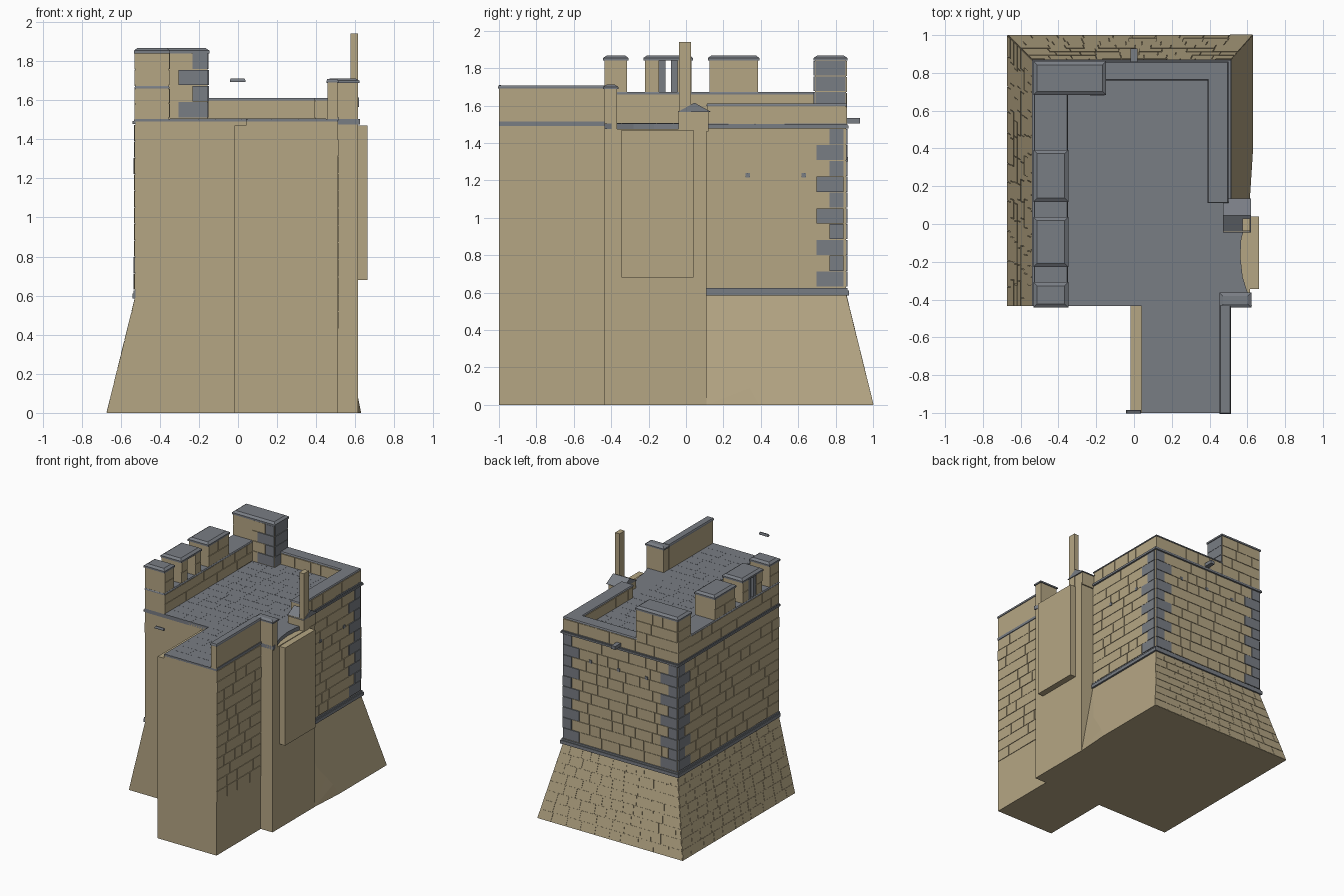
import bpy, bmesh, random
from mathutils import Vector as V

if "Cube" in bpy.data.objects:
    bpy.data.objects.remove(bpy.data.objects["Cube"])

random.seed(4)

def material(name, col):
    m = bpy.data.materials.new(name)
    m.diffuse_color = (*col, 1)
    m.use_nodes = True
    m.node_tree.nodes["Principled BSDF"].inputs["Base Color"].default_value = m.diffuse_color
    return m

TAN = material("sandstone", (0.46, 0.38, 0.23))
GREY = material("slate", (0.19, 0.205, 0.23))

def finish(name, bm, mats):
    bmesh.ops.recalc_face_normals(bm, faces=bm.faces)
    me = bpy.data.meshes.new(name)
    bm.to_mesh(me)
    bm.free()
    for m in mats:
        me.materials.append(m)
    ob = bpy.data.objects.new(name, me)
    bpy.context.collection.objects.link(ob)
    return ob

def hexa(bm, lo, hi, mi=0):
    """Solid between two matching four-point loops."""
    a = [bm.verts.new(p) for p in lo]
    b = [bm.verts.new(p) for p in hi]
    fs = [bm.faces.new(a[::-1]), bm.faces.new(b)]
    for i in range(4):
        j = (i + 1) % 4
        fs.append(bm.faces.new((a[i], a[j], b[j], b[i])))
    for f in fs:
        f.material_index = mi

def rect(x0, x1, y0, y1, z):
    return [(x0, y0, z), (x1, y0, z), (x1, y1, z), (x0, y1, z)]

def box(name, x0, x1, y0, y1, z0, z1, mat=TAN):
    bm = bmesh.new()
    hexa(bm, rect(x0, x1, y0, y1, z0), rect(x0, x1, y0, y1, z1))
    return finish(name, bm, [mat])

def coping(name, x0, x1, y0, y1, z, h=0.025, o=0.008, slope=0.02):
    """Overhanging cap stone with chamfered top."""
    bm = bmesh.new()
    x0, x1, y0, y1 = x0 - o, x1 + o, y0 - o, y1 + o
    s = slope
    hexa(bm, rect(x0, x1, y0, y1, z), rect(x0, x1, y0, y1, z + h * .5))
    hexa(bm, rect(x0, x1, y0, y1, z + h * .5), rect(x0 + s, x1 - s, y0 + s, y1 - s, z + h))
    return finish(name, bm, [GREY])

def prism(name, pts, z0, z1, mat=TAN):
    bm = bmesh.new()
    f = bm.faces.new([bm.verts.new((x, y, z0)) for x, y in pts])
    r = bmesh.ops.extrude_face_region(bm, geom=[f])
    bmesh.ops.translate(bm, vec=(0, 0, z1 - z0),
                        verts=[v for v in r["geom"] if isinstance(v, bmesh.types.BMVert)])
    return finish(name, bm, [mat])

def stones(name, p00, p10, p11, p01, rows, avg=0.13, d=0.006, q0=False, q1=False, mat=TAN, gap=0.0018):
    """Coursed stones laid over a quad, with grey quoins at chosen ends."""
    c = [V(p) for p in (p00, p10, p11, p01)]
    n = (c[1] - c[0]).cross(c[3] - c[0]).normalized()
    L = (c[1] - c[0]).length
    H = (c[3] - c[0]).length
    bm = bmesh.new()
    def at(u, v, k):
        return (c[0] * (1 - u) + c[1] * u) * (1 - v) + (c[3] * (1 - u) + c[2] * u) * v + n * k
    for r in range(rows):
        w = (0.15, 0.08)[r % 2]
        s, e = (w if q0 else 0), (L - w if q1 else L)
        cuts = [s]
        while e - cuts[-1] > avg * 1.5:
            cuts.append(cuts[-1] + avg * random.uniform(.65, 1.25))
        cuts.append(e)
        spans = [(a, b, 0) for a, b in zip(cuts, cuts[1:])]
        spans += [(0, s, 1)] * q0 + [(e, L, 1)] * q1
        v0, v1 = r / rows + gap / H, (r + 1) / rows - gap / H
        for a, b, mi in spans:
            u0, u1 = (a + gap) / L, (b - gap) / L
            k = d * random.uniform(.6, 1) + .003 * mi
            q = [(u0, v0), (u1, v0), (u1, v1), (u0, v1)]
            hexa(bm, [at(u, v, -.004) for u, v in q], [at(u, v, k) for u, v in q], mi)
    return finish(name, bm, [mat, GREY])

# Tower body, front wing and right projection
X0, X1, Y0, Y1, D = -.525, .5, -.435, .855, 1.5
box("tower_body", X0, X1, Y0, Y1, 0, D - .01)
box("front_wing", .04, .508, -1, Y0, 0, 1.49)
box("front_wing_edge", -.018, .04, -1, Y0, 0, 1.47)
box("right_projection", X1 - .01, .613, Y0, .11, 0, 1.475)
box("projection_panel", .6, .663, -.345, .04, .68, 1.47)

# Battered base, with the right slope cut away beside the projection
bm = bmesh.new()
P = lambda *c: bm.verts.new(c)
al, bl, cl = P(-.67, Y0, 0), P(-.67, 1, 0), P(.63, 1, 0)
au, bu, cu = P(X0, Y0, .59), P(X0, Y1, .59), P(X1, Y1, .59)
curve = [P(.5, .11, .59), P(.567, .2, .27), P(.592, .28, .17), P(.612, .34, .09), P(.63, .39, 0)]
inner, fl = P(.612, .11, 0), P(X1, Y0, 0)
fu = P(X1, Y0, .59)
for f in [(al, bl, bu, au), (bl, cl, cu, bu), [cl, cu] + curve, (au, bu, cu, curve[0], fu),
          (al, au, fu, fl), (al, fl, inner, curve[-1], cl, bl), (fl, fu, curve[0], inner)]:
    bm.faces.new(f)
for a, b in zip(curve, curve[1:]):
    bm.faces.new((a, b, inner))
finish("battered_base", bm, [TAN])

# Coursed masonry on the walls and base
stones("right_wall_stones", (X1, .115, .63), (X1, Y1 - .01, .63), (X1, Y1 - .01, 1.475), (X1, .115, 1.475), 10, q1=True)
stones("back_wall_stones", (X1, Y1, .63), (X0, Y1, .63), (X0, Y1, 1.475), (X1, Y1, 1.475), 10, q0=True, q1=True)
stones("left_wall_stones", (X0, Y1, .63), (X0, Y0, .63), (X0, Y0, 1.475), (X0, Y1, 1.475), 10, q0=True)
stones("wing_side_stones", (.508, -1, .43), (.508, Y0, .43), (.508, Y0, 1.49), (.508, -1, 1.49), 12)
stones("base_left_stones", (-.67, 1, 0), (-.67, Y0, 0), (X0, Y0, .59), (X0, Y1, .59), 8, d=.003)
stones("base_back_stones", (.63, 1, 0), (-.67, 1, 0), (X0, Y1, .59), (X1, Y1, .59), 8, d=.003)

# String courses around three sides
for name, z0, z1, o in (("lower", .585, .625, .016), ("upper", 1.478, 1.5, .014)):
    h = (z1 - z0) / 3
    for k, (oo, a, b) in enumerate(((o, z0, z0 + 2 * h), (o * .6, z0 + 2 * h, z1))):
        box(f"{name}_course_left_{k}", X0 - oo, X0 + .01, Y0, Y1 + oo, a, b, GREY)
        box(f"{name}_course_back_{k}", X0, X1 + oo, Y1 - .01, Y1 + oo, a, b, GREY)
        box(f"{name}_course_right_{k}", X1 - .01, X1 + oo, .11, Y1, a, b, GREY)

# Roof deck with paving; the edge over the projection is scooped
prism("roof_deck", [(X0, Y0), (.625, Y0), (.6, -.36), (.575, -.28), (.563, -.17), (.568, -.08),
                    (.59, 0), (.6, .11), (X1, .11), (X1, Y1), (X0, Y1)], 1.475, D + .005, GREY)
box("wing_deck", .04, .508, -1, Y0, 1.485, D + .005, GREY)
z = D + .004
stones("roof_paving", (-.35, Y0, z), (.39, Y0, z), (.39, .76, z), (-.35, .76, z), 13, d=.002, mat=GREY, gap=.001)
stones("wing_paving", (.05, -1, z), (.45, -1, z), (.45, Y0, z), (.05, Y0, z), 6, d=.002, mat=GREY, gap=.001)

# Low parapets with copings
def parapet(name, x0, x1, y0, y1, top, cap=.012, slope=.004):
    box(name, x0, x1, y0, y1, D, top)
    coping(name + "_coping", x0, x1, y0, y1, top, cap, .005, slope)

parapet("back_parapet", -.16, X1 - .005, .765, Y1, 1.598)
parapet("right_parapet", .395, X1 - .005, .115, Y1, 1.598)
parapet("left_parapet", X0, -.355, Y0, .7, 1.66)
parapet("wing_parapet", .458, .508, -1, Y0, 1.69, .018)
stones("back_parapet_outer", (X1, Y1, 1.5), (-.15, Y1, 1.5), (-.15, Y1, 1.595), (X1, Y1, 1.595), 1)
stones("back_parapet_inner", (-.15, .765, 1.51), (.39, .765, 1.51), (.39, .765, 1.595), (-.15, .765, 1.595), 1)
stones("right_parapet_outer", (X1 - .005, .12, 1.5), (X1 - .005, Y1, 1.5), (X1 - .005, Y1, 1.595), (X1 - .005, .12, 1.595), 1)
stones("right_parapet_inner", (.395, .76, 1.51), (.395, .12, 1.51), (.395, .12, 1.595), (.395, .76, 1.595), 1)
stones("left_parapet_outer", (X0, .7, 1.5), (X0, Y0, 1.5), (X0, Y0, 1.66), (X0, .7, 1.66), 2)
stones("left_parapet_inner", (-.355, Y0, 1.51), (-.355, .7, 1.51), (-.355, .7, 1.66), (-.355, Y0, 1.66), 2)
box("wing_parapet_band", .5, .513, -1, Y0 + .03, 1.495, 1.515, GREY)

# Merlons on the left parapet; the middle one is split by an arrow slit
XM, T = -.355, 1.84
for i, (a, b) in enumerate(((Y0, -.315), (-.22, -.145), (-.045, .03), (.125, .385))):
    box(f"merlon_{i}", X0, XM, a, b, 1.64, T)
    stones(f"merlon_inner_{i}", (XM, a, 1.675), (XM, b, 1.675), (XM, b, T), (XM, a, T), 2)
    stones(f"merlon_outer_{i}", (X0, b, 1.675), (X0, a, 1.675), (X0, a, T), (X0, b, T), 2)
for i, (a, b) in enumerate(((Y0, -.315), (-.22, .03), (.125, .385))):
    coping(f"merlon_cap_{i}", X0, XM, a, b, T, .028)
for i, (a, b) in enumerate(((-.145, -.11), (-.08, -.045))):
    box(f"arrow_slit_jamb_{i}", X0, X0 + .06, a, b, 1.65, T, GREY)

# Tall back corner block with quoined end
box("corner_block", X0, -.155, .69, Y1, D, T)
stones("corner_block_front", (XM, .69, 1.51), (-.155, .69, 1.51), (-.155, .69, T), (XM, .69, T), 4, q1=True)
stones("corner_block_back", (-.155, Y1, 1.5), (X0, Y1, 1.5), (X0, Y1, T), (-.155, Y1, T), 4)
stones("corner_block_left", (X0, Y1, 1.5), (X0, .69, 1.5), (X0, .69, T), (X0, Y1, T), 4)
stones("corner_block_end", (-.155, .69, 1.51), (-.155, Y1, 1.51), (-.155, Y1, T), (-.155, .69, T), 4, avg=.3, mat=GREY)
coping("corner_block_cap", X0, -.155, .69, Y1, T, .028)

# Wing end pier, gabled pier and slender post on the projection
box("wing_end_pier", .46, .613, Y0, -.37, 1.46, 1.688)
coping("wing_end_cap", .46, .613, Y0, -.37, 1.688, .024)
box("gabled_pier", .475, .61, -.04, .12, 1.46, 1.57)
bm = bmesh.new()
ends = [[bm.verts.new((x, y, h)) for y, h in ((-.045, 1.565), (.135, 1.565), (.045, 1.615))] for x in (.47, .62)]
bm.faces.new(ends[0])
bm.faces.new(ends[1])
for i in range(3):
    j = (i + 1) % 3
    bm.faces.new((ends[0][i], ends[0][j], ends[1][j], ends[1][i]))
finish("gabled_pier_roof", bm, [GREY])
box("slender_post", .575, .615, -.038, .028, 1.4, 1.94)

# Rain spout, putlog stones and the loose cap slab at the front
box("rain_spout", -.018, .018, Y1 - .02, .93, 1.505, 1.532, GREY)
for i, t in enumerate((.33, .63)):
    box(f"right_putlog_{i}", X1, X1 + .01, t - .012, t + .012, 1.215, 1.24, GREY)
for i, t in enumerate((-.25, .0, .25)):
    box(f"back_putlog_{i}", t - .012, t + .012, Y1, Y1 + .01, 1.3, 1.325, GREY)
coping("front_cap_slab", -.036, .032, -.998, -.992, 1.692, .018, .006, .004)
